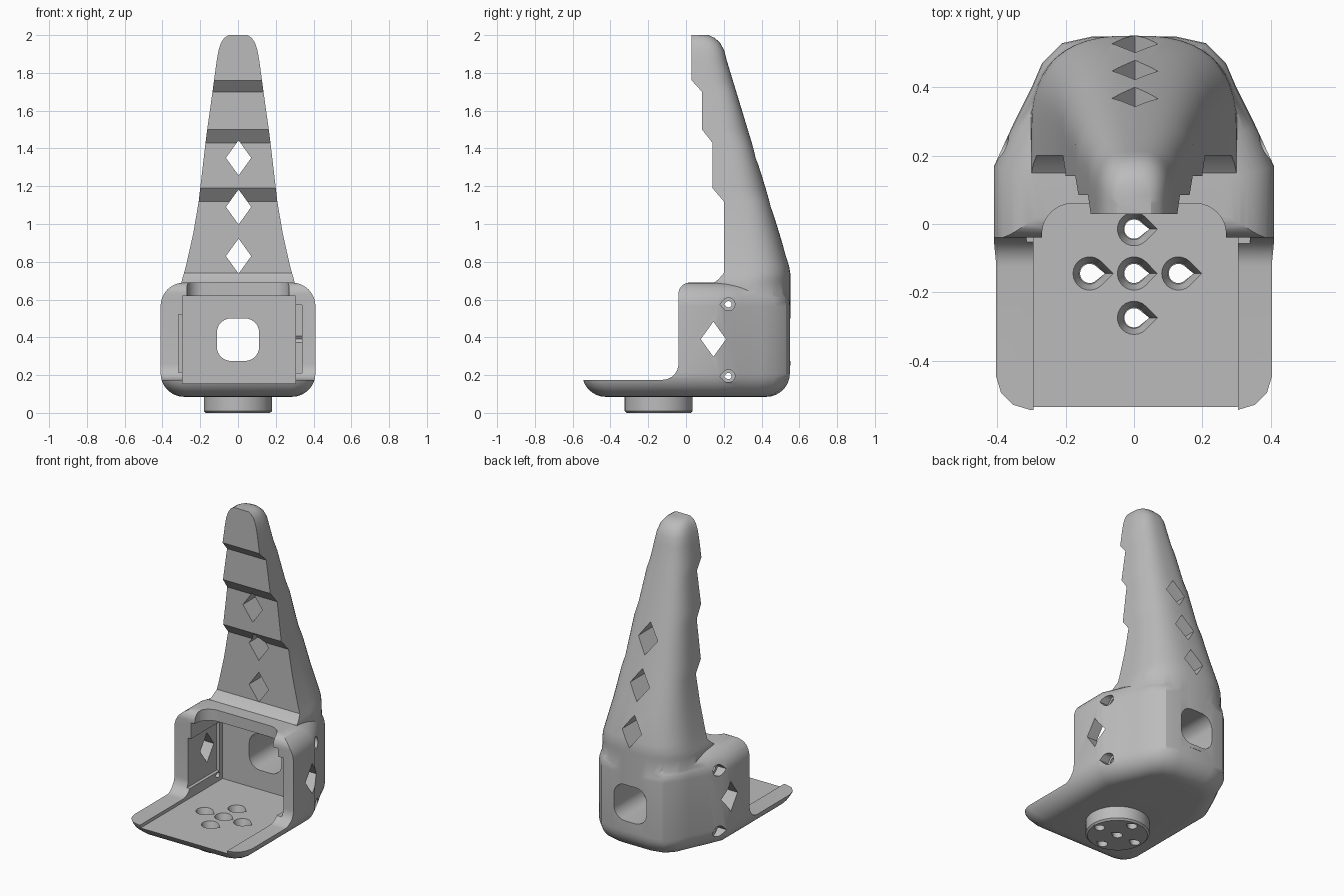
import bpy, bmesh, math
from mathutils import Vector

if "Cube" in bpy.data.objects:
    bpy.data.objects.remove(bpy.data.objects["Cube"], do_unlink=True)

grey = bpy.data.materials.new("warm_grey")
grey.use_nodes = True
grey.diffuse_color = (0.5, 0.5, 0.5, 1)
grey.node_tree.nodes["Principled BSDF"].inputs["Base Color"].default_value = grey.diffuse_color


def loft(name, rings):
    """Skin closed rings of equal length and cap both ends."""
    bm = bmesh.new()
    rows = [[bm.verts.new(p) for p in ring] for ring in rings]
    n = len(rows[0])
    for lo, hi in zip(rows, rows[1:]):
        for i in range(n):
            j = (i + 1) % n
            bm.faces.new((lo[i], lo[j], hi[j], hi[i]))
    bm.faces.new(rows[0])
    bm.faces.new(rows[-1])
    bmesh.ops.recalc_face_normals(bm, faces=bm.faces)
    mesh = bpy.data.meshes.new(name)
    bm.to_mesh(mesh)
    bm.free()
    mesh.materials.append(grey)
    obj = bpy.data.objects.new(name, mesh)
    bpy.context.collection.objects.link(obj)
    return obj


def prism(points, axis, a, b, end_scale=1, centre=(0, 0)):
    """Extrude a 2D outline along an axis from a to b, optionally tapering."""
    def place(u, v, d):
        return {"x": (d, u, v), "y": (u, d, v), "z": (u, v, d)}[axis]
    cu, cv = centre
    return loft("cutter", [[place(cu + u * s, cv + v * s, d) for u, v in points]
                           for d, s in ((a, 1), (b, end_scale))])


def combine(body, tool, operation="DIFFERENCE"):
    mod = body.modifiers.new("cut", "BOOLEAN")
    mod.operation, mod.solver, mod.object = operation, "EXACT", tool
    bpy.context.view_layer.objects.active = body
    bpy.ops.object.modifier_apply(modifier=mod.name)
    bpy.data.objects.remove(tool, do_unlink=True)


def arc(cx, cy, r, start, end, steps=8):
    return [(cx + r * math.cos(math.radians(start + (end - start) * i / steps)),
             cy + r * math.sin(math.radians(start + (end - start) * i / steps)))
            for i in range(steps + 1)]


def rect(x0, x1, y0, y1):
    return [(x0, y0), (x1, y0), (x1, y1), (x0, y1)]


def rounded(x0, x1, y0, y1, r):
    return (arc(x1 - r, y1 - r, r, 0, 90) + arc(x0 + r, y1 - r, r, 90, 180)
            + arc(x0 + r, y0 + r, r, 180, 270) + arc(x1 - r, y0 + r, r, 270, 360))


def teardrop(r, tip):
    """Circle with a pointed side; tip is its reach along u (signed)."""
    s = math.copysign(1, tip)
    return [(s * u, v) for u, v in arc(0, 0, r, 45, 315, 18)] + [(tip, 0)]


# Housing: plan outline with rounded bottom and top edges
half = [(.31, -.55), (.36, -.535), (.395, -.50), (.41, -.45), (.41, .17),
        (.355, .29), (.30, .40), (.27, .47), (.21, .53), (.12, .55)]
plan = half + [(-x, y) for x, y in reversed(half)]
R, BOTTOM, TOP = .125, .085, .69
levels = []
for i in range(9):
    a = math.radians(90 * i / 8)
    levels.append((BOTTOM + R * (1 - math.sin(a)), R * (1 - math.cos(a))))
levels.reverse()
levels += [(TOP + BOTTOM - z, inset) for z, inset in reversed(levels)]
body = loft("bracket_body", [[(x * (1 - t / .41), y * (1 - t / .55), z) for x, y in plan]
                             for z, t in levels])

# Open front: plate below, upright walls behind
front = ([(-1, .175)] + arc(-.125, .26, .085, 270, 360)
         + arc(.02, .63, .06, 180, 90) + [(.02, .75), (-1, .75)])
combine(body, prism(front, "x", -1, 1))


# Tower: D-shaped sections with a stepped front (z, half width, front y)
def back(z):
    return .552 - max(0, z - .76) * .304


steps = [(.25, .28, .15), (.55, .31, .15), (.69, .30, .15), (.71, .295, .175),
         (.74, .286, .20), (.78, .275, .20), (.95, .237, .20), (1.12, .208, .20),
         (1.19, .20, .14), (1.43, .172, .14), (1.5, .163, .085), (1.7, .135, .085),
         (1.76, .127, .03), (1.87, .112, .03)]
sections = [(z, w, f, back(z)) for z, w, f in steps]
sections += [(1.92, .103, .03, .202), (1.96, .09, .03, .18),
             (1.985, .073, .03, .152), (2.0, .05, .03, .12)]


def d_ring(z, w, f, b):
    yc, power = f + .3 * (b - f), 2 / 2.6
    ring = [(w, f, z)]
    for i in range(25):
        c, s = math.cos(math.pi * i / 24), math.sin(math.pi * i / 24)
        ring.append((math.copysign(w * abs(c) ** power, c),
                     yc + (b - yc) * max(s, 0) ** power, z))
    return ring + [(-w, f, z)]


combine(body, loft("tower", [d_ring(*s) for s in sections]), "UNION")

# Round foot under the plate, with a small edge chamfer
foot = loft("foot", [[(x, y, z) for x, y in arc(0, -.145, r, 0, 352.5, 47)]
                     for z, r in ((0, .17), (.01, .18), (.12, .18))])
combine(body, foot, "UNION")

# Pocket, its side slots, and the rounded notch in the roof
combine(body, prism(rect(-.295, .305, .155, .62), "y", -1, .27))
combine(body, prism(rect(-.315, 0, .215, .52), "y", -1, .24))
combine(body, prism(rect(0, .34, .21, .57), "y", -.07, .20))
combine(body, prism(rounded(-.27, .27, -.5, .06, .09), "z", .5, .8))

# Rounded window through the back wall
combine(body, prism(rounded(-.112, .112, .275, .50, .075), "y", .1, .8))

# Diamond holes: three through the tower, one across the housing
diamond = [(.067, 0), (0, .093), (-.067, 0), (0, -.093)]
for z in (.83, 1.09, 1.35):
    combine(body, prism(diamond, "y", -.3, .9, centre=(.003, z)))
combine(body, prism(diamond, "x", -.6, .6, centre=(.145, .39)))

# Countersunk teardrop screw holes in both side walls
for z in (.575, .195):
    for side in (-1, 1):
        combine(body, prism(teardrop(.017, -.024), "x", side * .25, side * .6, centre=(.225, z)))
        combine(body, prism(teardrop(.034, -.045), "x", side * .6, side * .345, centre=(.225, z)))

# Countersunk teardrop holes through the plate and foot
for x, y in ((0, -.015), (-.13, -.145), (0, -.145), (.13, -.145), (0, -.275)):
    combine(body, prism(teardrop(.028, .045), "z", -.1, .3, centre=(x, y)))
    combine(body, prism(teardrop(.052, .073), "z", .165, .10, .6, centre=(x, y)))

# Smooth skin with crisp cut edges
bpy.ops.object.select_all(action="DESELECT")
body.select_set(True)
bpy.context.view_layer.objects.active = body
bpy.ops.object.shade_smooth_by_angle(angle=math.radians(32))
